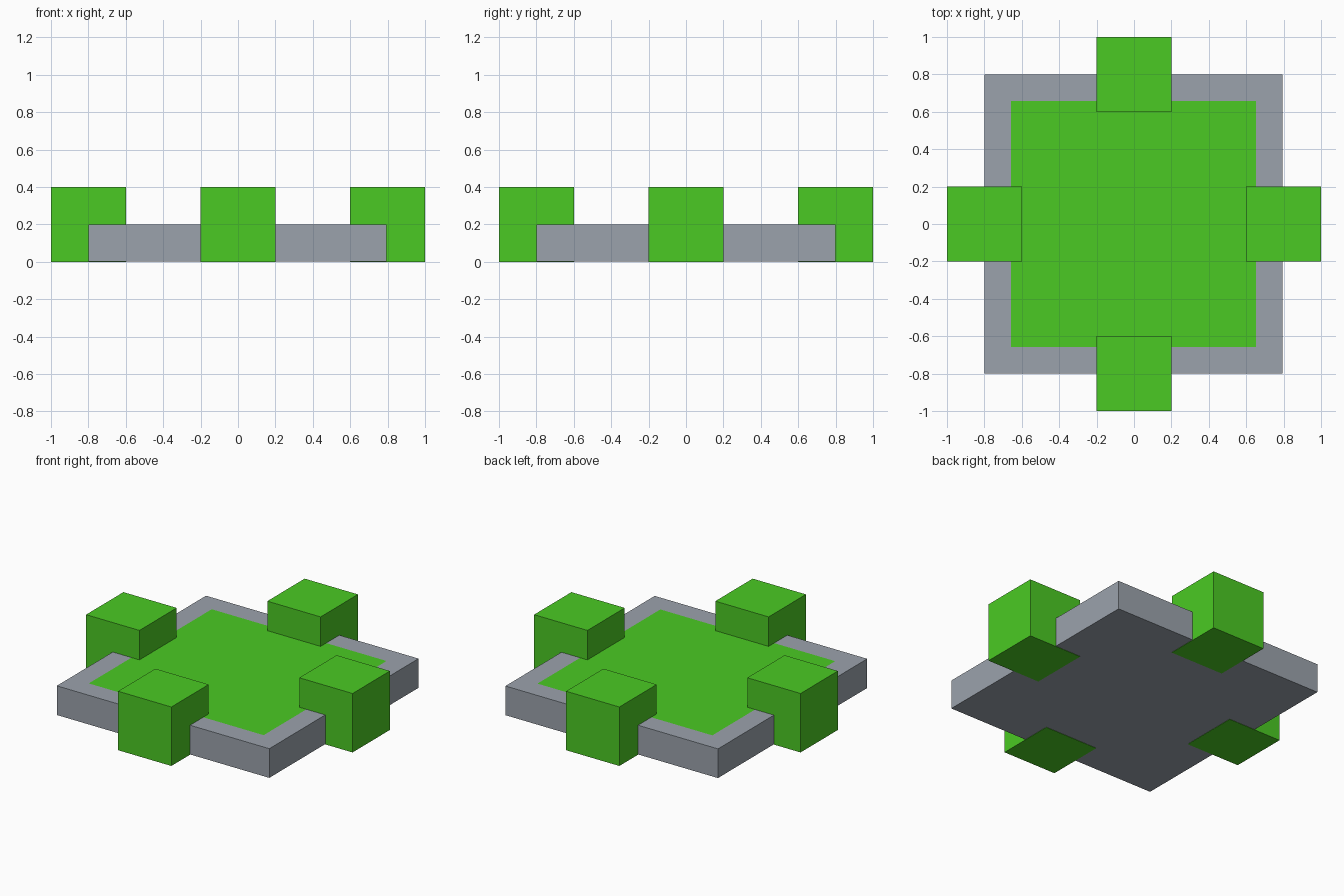
import bpy, bmesh
from mathutils import Matrix

if "Cube" in bpy.data.objects:
    bpy.data.objects.remove(bpy.data.objects["Cube"])


def material(name, rgb):
    m = bpy.data.materials.new(name)
    m.diffuse_color = (*rgb, 1)
    m.use_nodes = True
    m.node_tree.nodes["Principled BSDF"].inputs["Base Color"].default_value = m.diffuse_color
    return m


GREEN = material("bright green", (0.07, 0.59, 0.017))
GREY = material("cool grey", (0.33, 0.365, 0.415))


def box(name, lo, hi, mats, edit=None):
    """Axis-aligned box between two corners, with an optional bmesh edit."""
    bm = bmesh.new()
    size = [b - a for a, b in zip(lo, hi)]
    mid = [(a + b) / 2 for a, b in zip(lo, hi)]
    bmesh.ops.create_cube(bm, size=1, matrix=Matrix.Translation(mid) @ Matrix.Diagonal((*size, 1)))
    if edit:
        edit(bm)
    me = bpy.data.meshes.new(name)
    bm.to_mesh(me)
    bm.free()
    for m in mats:
        me.materials.append(m)
    ob = bpy.data.objects.new(name, me)
    bpy.context.collection.objects.link(ob)
    return ob


def inset_top(bm):
    # green square inset in the grey top
    bm.normal_update()
    top = max(bm.faces, key=lambda f: f.calc_center_median().z)
    bmesh.ops.inset_region(bm, faces=[top], thickness=0.2)
    top.material_index = 1


# Grey slab, a hair above the ground so the block undersides show
box("base_slab", (-0.8, -0.8, 0.002), (0.795, 0.8, 0.2), [GREY, GREEN], inset_top)

# One block in the middle of each side
for side, x, y in (("front", 0, -0.8), ("back", 0, 0.8), ("left", -0.8, 0), ("right", 0.8, 0)):
    box(side + "_block", (x - 0.2, y - 0.2, 0), (x + 0.2, y + 0.2, 0.4), [GREEN])
